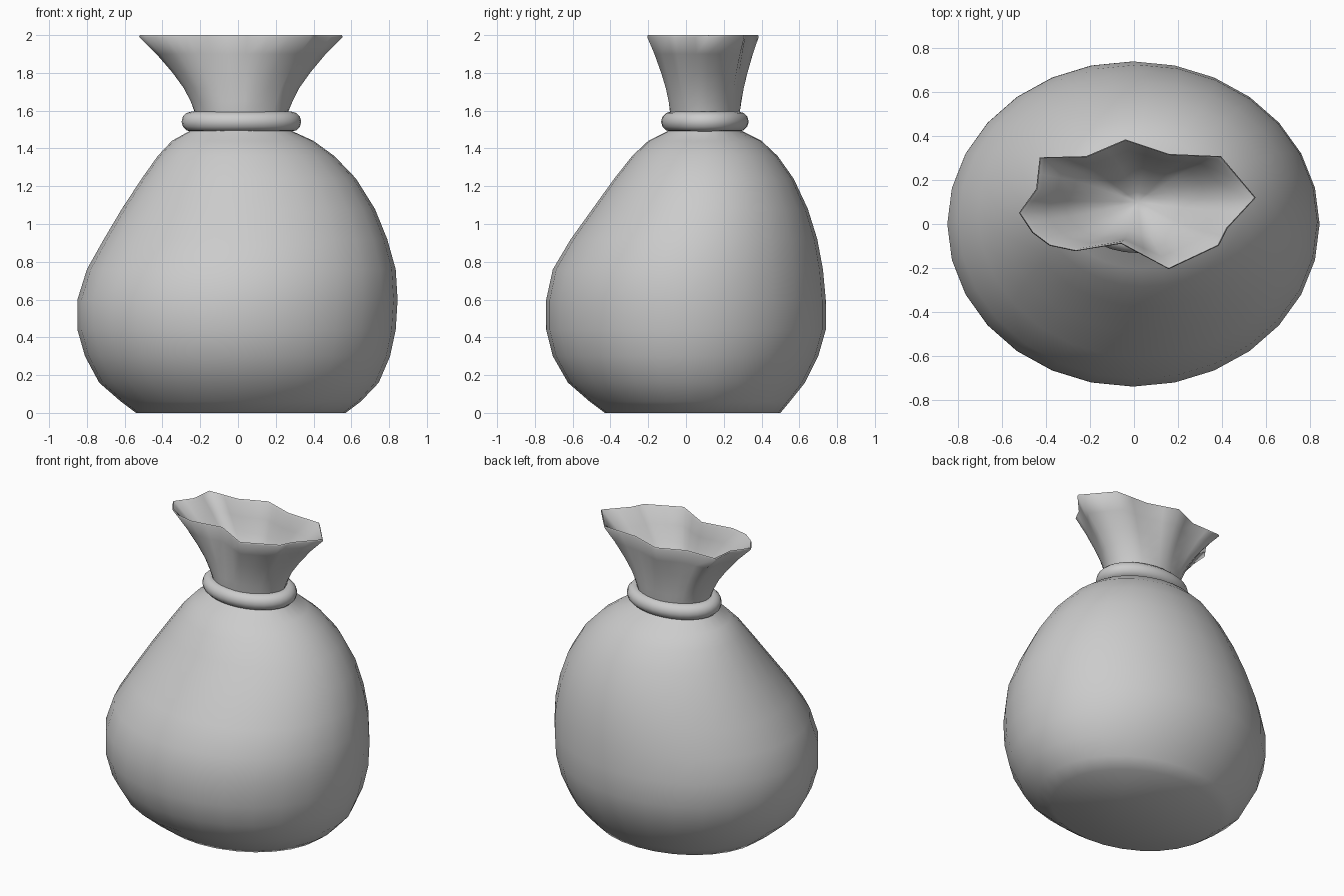
import bpy, bmesh
from math import sin, cos, atan2, pi, radians

if "Cube" in bpy.data.objects:
    bpy.data.objects.remove(bpy.data.objects["Cube"])


def loft(name, rings, cap_start=False, tip=None, closed=False, angle=60):
    """Skin a list of equal-length point rings; optionally cap, end in a tip, or close."""
    bm = bmesh.new()
    loops = [[bm.verts.new(p) for p in ring] for ring in rings]
    pairs = list(zip(loops, loops[1:]))
    if closed:
        pairs.append((loops[-1], loops[0]))
    n = len(loops[0])
    for a, b in pairs:
        for i in range(n):
            j = (i + 1) % n
            bm.faces.new((a[i], a[j], b[j], b[i]))
    if cap_start:
        bm.faces.new(loops[0][::-1])
    if tip:
        t = bm.verts.new(tip)
        for i in range(n):
            bm.faces.new((loops[-1][i], loops[-1][(i + 1) % n], t))
    mesh = bpy.data.meshes.new(name)
    bm.to_mesh(mesh)
    bm.free()
    ob = bpy.data.objects.new(name, mesh)
    bpy.context.collection.objects.link(ob)
    bpy.ops.object.select_all(action='DESELECT')
    ob.select_set(True)
    bpy.context.view_layer.objects.active = ob
    bpy.ops.object.shade_smooth_by_angle(angle=radians(angle))
    return ob


def ellipse(cx, cy, rx, ry, z, n=28):
    return [(cx + rx * cos(2 * pi * i / n), cy + ry * sin(2 * pi * i / n), z)
            for i in range(n)]


# Sagging body: z, left, right, front, back
profile = [
    (0.00, -0.54, 0.57, -0.43, 0.50),
    (0.06, -0.62, 0.65, -0.51, 0.55),
    (0.16, -0.735, 0.745, -0.625, 0.63),
    (0.30, -0.81, 0.805, -0.705, 0.70),
    (0.44, -0.85, 0.835, -0.74, 0.74),
    (0.60, -0.85, 0.845, -0.74, 0.74),
    (0.76, -0.80, 0.835, -0.705, 0.725),
    (0.92, -0.71, 0.79, -0.61, 0.695),
    (1.08, -0.615, 0.725, -0.495, 0.645),
    (1.24, -0.51, 0.625, -0.38, 0.57),
    (1.36, -0.425, 0.51, -0.285, 0.485),
    (1.44, -0.35, 0.40, -0.20, 0.40),
    (1.49, -0.26, 0.29, -0.10, 0.30),
    (1.54, -0.22, 0.26, -0.06, 0.26),
]
loft("sack_body", [ellipse((l + r) / 2, (f + b) / 2, (r - l) / 2, (b - f) / 2, z)
                   for z, l, r, f, b in profile],
     cap_start=True, tip=(0.02, 0.10, 1.54), angle=70)

# Tied cord around the neck
CX, CY = 0.018, 0.10
T = 0.053
cord = [ellipse(CX, CY, 0.264 + T * cos(a), 0.179 + T * cos(a), 1.542 + T * sin(a), 32)
        for a in [2 * pi * k / 12 for k in range(12)]]
loft("neck_cord", cord, closed=True)

# Gathered mouth: irregular rim outline seen from above
rim = [(0.56, 0.12), (0.40, 0.31), (0.16, 0.32), (-0.04, 0.387), (-0.22, 0.31),
       (-0.435, 0.305), (-0.45, 0.16), (-0.53, 0.05), (-0.47, -0.04), (-0.39, -0.10),
       (-0.27, -0.125), (-0.06, -0.09), (0.16, -0.208), (0.39, -0.10), (0.43, -0.02)]
outline = []
for p, q in zip(rim, rim[1:] + rim[:1]):
    outline += [p, ((p[0] + q[0]) / 2, (p[1] + q[1]) / 2)]


def mouth_ring(z, flare, scale=1.0):
    """Blend from the round neck to the pleated rim, then shrink about the centre."""
    ring = []
    for x, y in outline:
        a = atan2((y - CY) / 0.26, (x - CX) / 0.52)
        bx, by = CX + 0.245 * cos(a), CY + 0.185 * sin(a)
        px, py = bx + (x - bx) * flare, by + (y - by) * flare
        ring.append((CX + (px - CX) * scale, CY + (py - CY) * scale, z))
    return ring


steps = [(1.53, 0, 0.95), (1.60, 0.02, 1), (1.65, 0.09, 1), (1.72, 0.21, 1),
         (1.80, 0.40, 1), (1.90, 0.68, 1), (1.99, 0.98, 1), (2.00, 1, 0.98),
         (1.985, 1, 0.94), (1.90, 0.72, 0.91), (1.81, 0.48, 0.85),
         (1.74, 0.38, 0.70), (1.68, 0.40, 0.45), (1.64, 0.45, 0.20)]
loft("sack_mouth", [mouth_ring(*s) for s in steps], tip=(CX, CY, 1.62), angle=70)
